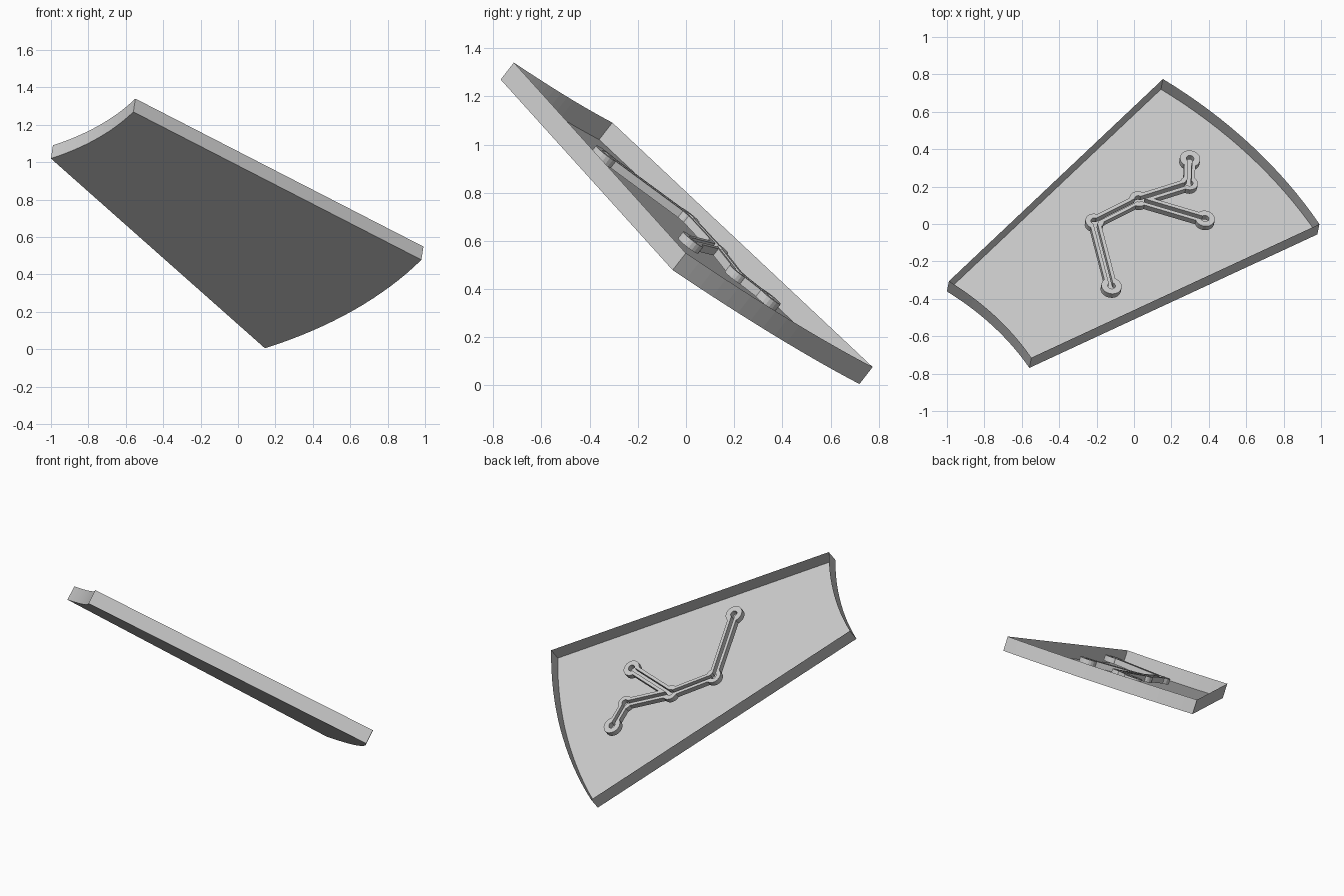
import bpy, bmesh, math
from mathutils import Vector, Matrix
from mathutils.geometry import delaunay_2d_cdt

if "Cube" in bpy.data.objects:
    bpy.data.objects.remove(bpy.data.objects["Cube"])

# Tilted frame of the panel: u = long axis, v = across, n = panel normal
u = Vector((0.727, 0.486, -0.489)).normalized()
v = Vector((0.12, 0.608, 0.785)).cross(u).normalized()
n = u.cross(v)
frame = Matrix((u, v, n)).transposed().to_4x4()
frame.translation = (-0.78, -0.565, 1.145)
inv = frame.inverted()

LENGTH, DEPTH = 1.85, 0.09
TOP, THICK = 0.08, 0.035


def add_object(name, bm):
    me = bpy.data.meshes.new(name)
    bm.to_mesh(me)
    bm.free()
    ob = bpy.data.objects.new(name, me)
    ob.matrix_world = frame
    bpy.context.collection.objects.link(ob)
    return ob


def bow(x, half, sag, steps=16):
    """Circular arc from -half to +half across, bulging along +u by sag."""
    r = (half * half + sag * sag) / (2 * sag)
    a = math.asin(half / r)
    pts = []
    for i in range(steps + 1):
        t = -a + 2 * a * i / steps
        pts.append((x + r * math.cos(t) - r * math.cos(a), r * math.sin(t)))
    return pts


# Open tray: floor plus thin upright walls
outline = bow(LENGTH, 0.6175, 0.072) + bow(0, 0.3255, 0.037)[::-1]
bm = bmesh.new()
low = [bm.verts.new((x, y, 0)) for x, y in outline]
high = [bm.verts.new((x, y, DEPTH)) for x, y in outline]
bm.faces.new(low)
for i in range(len(low)):
    j = (i + 1) % len(low)
    bm.faces.new((low[i], low[j], high[j], high[i]))
add_object("tray", bm)

# Joint positions as seen from the top, projected on the strip's upper plane
seen = [(-0.12, -0.33), (-0.21, 0.016), (0.025, 0.135),
        (0.295, 0.22), (0.30, 0.35), (0.38, 0.03)]
links = [(0, 1), (1, 2), (2, 3), (3, 4), (2, 5)]
radii = [0.055, 0.05, 0.05, 0.047, 0.055, 0.053]
plane_point = frame @ Vector((0, 0, TOP))
joints = []
for x, y in seen:
    d = Vector((x, y, 0)) - plane_point
    z = -d.dot(n) / n.z
    joints.append((inv @ Vector((x, y, z))).to_2d())


def disc(c, r, k=20):
    return [c + Vector((r * math.cos(2 * math.pi * i / k), r * math.sin(2 * math.pi * i / k)))
            for i in range(k)]


def bar(a, b, h):
    d = (b - a).normalized() * h
    s = Vector((-d.y, d.x))
    return [a - s, b - s, b + s, a + s]


# Slotted linkage: flat union of discs and bars with a channel left out
body = [disc(c, r) for c, r in zip(joints, radii)] + [bar(joints[a], joints[b], 0.03) for a, b in links]
slot = [disc(c, 0.021, 14) for c in joints] + [bar(joints[a], joints[b], 0.011) for a, b in links]
coords, polys = [], []
for p in body + slot:
    polys.append(list(range(len(coords), len(coords) + len(p))))
    coords += p
cv, ce, cf, ov, oe, of = delaunay_2d_cdt(coords, [], polys, 0, 1e-5)
bm = bmesh.new()
verts = [bm.verts.new((p.x, p.y, TOP - THICK / 2)) for p in cv]
for face, src in zip(cf, of):
    if src and all(s < len(body) for s in src):
        bm.faces.new([verts[i] for i in face])
bmesh.ops.delete(bm, geom=[w for w in bm.verts if not w.link_faces], context='VERTS')
bmesh.ops.recalc_face_normals(bm, faces=bm.faces)
bmesh.ops.dissolve_limit(bm, angle_limit=0.01, verts=bm.verts, edges=bm.edges)
linkage = add_object("slotted_linkage", bm)
mod = linkage.modifiers.new("thickness", 'SOLIDIFY')
mod.thickness = THICK
mod.offset = 0
